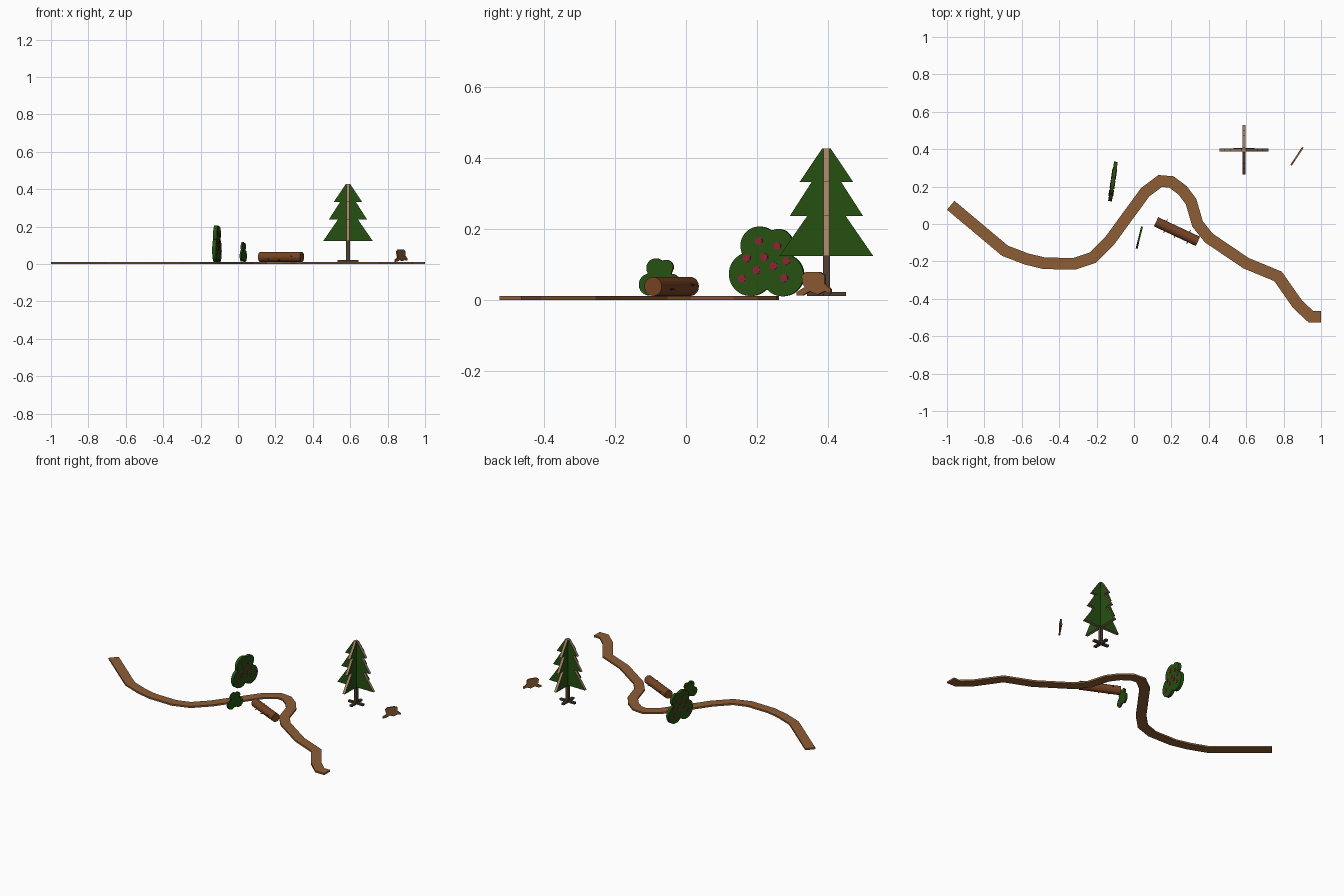
import bpy, bmesh, math
from mathutils import Vector, Matrix

if "Cube" in bpy.data.objects:
    bpy.data.objects.remove(bpy.data.objects["Cube"])

def material(name, rgb):
    m = bpy.data.materials.new(name)
    lin = [((c / 255 + 0.055) / 1.055) ** 2.4 for c in rgb]
    m.diffuse_color = (*lin, 1)
    m.use_nodes = True
    m.node_tree.nodes["Principled BSDF"].inputs["Base Color"].default_value = m.diffuse_color
    return m

DIRT = material("dirt brown", (141, 93, 53))
LEAF = material("leaf green", (38, 80, 17))
EDGE = material("pale wood", (163, 127, 103))
TRUNK = material("dark trunk", (78, 64, 51))
BARK = material("bark brown", (118, 67, 35))
TWIG = material("dark twig", (72, 41, 22))
BERRY = material("berry red", (142, 34, 56))

def finish(name, bm, *mats):
    bmesh.ops.recalc_face_normals(bm, faces=bm.faces)
    me = bpy.data.meshes.new(name)
    bm.to_mesh(me)
    bm.free()
    for m in mats:
        me.materials.append(m)
    ob = bpy.data.objects.new(name, me)
    bpy.context.collection.objects.link(ob)
    return ob

def plate(name, outline, centre, angle, thick, face_mat, edge_mat):
    """Upright cut-out: outline is (u, z), u runs along the angle in plan."""
    bm = bmesh.new()
    rot = Matrix.Translation((centre[0], centre[1], 0)) @ Matrix.Rotation(angle, 4, 'Z')
    sides = [[bm.verts.new(rot @ Vector((u, s * thick / 2, z))) for u, z in outline]
             for s in (-1, 1)]
    for loop in sides:
        bm.faces.new(loop)
    n = len(outline)
    for i in range(n):
        j = (i + 1) % n
        f = bm.faces.new((sides[0][i], sides[0][j], sides[1][j], sides[1][i]))
        f.material_index = 1
    return finish(name, bm, face_mat, edge_mat)

def box(name, centre, size, mat):
    bm = bmesh.new()
    bmesh.ops.create_cube(bm, size=1, matrix=Matrix.Translation(centre) @ Matrix.Diagonal((*size, 1)))
    return finish(name, bm, mat)

def rod(name, a, b, r1, r2, sides, mat):
    a, b = Vector(a), Vector(b)
    d = b - a
    bm = bmesh.new()
    bmesh.ops.create_cone(bm, cap_ends=True, segments=sides, radius1=r1, radius2=r2, depth=d.length,
                          matrix=Matrix.Translation((a + b) / 2) @ d.to_track_quat('Z', 'Y').to_matrix().to_4x4())
    return finish(name, bm, mat)

def lobed(circles, origin, steps):
    """Outer outline of overlapping circles, scanned around an origin."""
    pts = []
    for i in range(steps):
        t = 2 * math.pi * i / steps
        d, best = Vector((math.cos(t), math.sin(t))), 0
        for u, z, r in circles:
            c = Vector((u, z)) - Vector(origin)
            k = c.dot(d)
            disc = k * k - c.length_squared + r * r
            if disc > 0:
                best = max(best, k + math.sqrt(disc))
        pts.append((origin[0] + d.x * best, origin[1] + d.y * best))
    return pts

# Winding dirt path
line = [(-.98, .10), (-.69, -.143), (-.575, -.187), (-.48, -.21), (-.32, -.213), (-.22, -.18),
        (-.13, -.09), (-.05, .02), (.06, .17), (.14, .23), (.20, .225), (.26, .18), (.305, .12),
        (.34, 0), (.40, -.075), (.60, -.21), (.77, -.28), (.875, -.43), (.945, -.495), (1, -.495)]
line = [Vector(p) for p in line]
bm = bmesh.new()
rows = []
for i, p in enumerate(line):
    d0 = (p - line[max(i - 1, 0)]).normalized()
    d1 = (line[min(i + 1, len(line) - 1)] - p).normalized()
    t = (d0 + d1).normalized()
    ref = d1 if d1.length else d0
    nrm = Vector((-t.y, t.x)) * 0.031 / max(t.dot(ref), 0.7)
    rows.append([bm.verts.new((p.x + s * nrm.x, p.y + s * nrm.y, z))
                 for s, z in ((1, 0), (1, .011), (-1, .011), (-1, 0))])
for a, b in zip(rows, rows[1:]):
    for k in range(4):
        bm.faces.new((a[k], a[(k + 1) % 4], b[(k + 1) % 4], b[k]))
bm.faces.new(rows[0])
bm.faces.new(rows[-1])
finish("path", bm, DIRT)

# Pine tree of two crossed boards with a trunk and cross foot
half = [(.132, .124), (.054, .237), (.103, .237), (.042, .332), (.076, .332), (.012, .427)]
pine = half + [(-u, z) for u, z in reversed(half)]
TX, TY = .588, .396
for name, ang in (("pine_board_a", 0), ("pine_board_b", math.pi / 2)):
    plate(name, pine, (TX, TY), ang, .017, LEAF, EDGE)
box("pine_trunk", (TX, TY, .068), (.019, .019, .114), TRUNK)
box("pine_foot_a", (TX, TY, .0165), (.11, .018, .012), TRUNK)
box("pine_foot_b", (TX, TY, .0165), (.018, .11, .0121), TRUNK)

# Large berry bush
BC, BA = Vector((-.112, .231)), math.atan2(.207, .031)
lobes = [(-.048, .073, .062), (-.023, .153, .054), (.031, .16, .04), (.043, .07, .06), (0, .1, .055)]
plate("berry_bush", lobed(lobes, (0, .1), 80), BC, BA, .02, LEAF, LEAF)
along = Vector((math.cos(BA), math.sin(BA), 0))
side = Vector((-along.y, along.x, 0)) * .013
for i, (y, z) in enumerate([(.206, .166), (.259, .152), (.172, .118), (.222, .121), (.285, .11),
                            (.248, .096), (.2, .084), (.158, .06), (.279, .062)]):
    p = Vector((BC.x, BC.y, z)) + along * (y - BC.y)
    rod(f"berry_{i}", p - side, p + side, .011, .011, 10, BERRY)

# Small bush
small = [(-.033, .043, .031), (-.015, .09, .027), (.015, .092, .021), (.027, .043, .031), (0, .05, .03)]
plate("small_bush", lobed(small, (-.002, .06), 60), (.029, -.07), math.atan2(.11, .027), .01, LEAF, LEAF)

# Fallen log with short broken twigs
A, B = Vector((.118, .012, .038)), Vector((.342, -.093, .038))
rod("log", A, B, .027, .027, 20, BARK)
axis = (B - A).normalized()
across = Vector((-axis.y, axis.x, 0))
for i, (t, s, dz) in enumerate([(.2, 1, .005), (.25, -1, -.012), (.75, 1, -.008), (.8, -1, .004), (.5, -1, -.016)]):
    p = A.lerp(B, t) + Vector((0, 0, dz))
    rod(f"twig_{i}", p, p + across * s * .038, .004, .002, 6, TWIG)

# Cut-out tree stump
stump = [(797, .022), (805, .036), (803, .045), (802, .068), (806, .078), (820, .078), (825, .07),
         (825, .045), (831, .03), (831, .018), (825, .024), (818, .015), (810, .024), (803, .013), (797, .012)]
ang = math.atan2(.08, .053)
plate("stump", [((x - 814) / 355 / math.sin(ang), z) for x, z in stump], (.871, .362), ang, .009, DIRT, DIRT)
